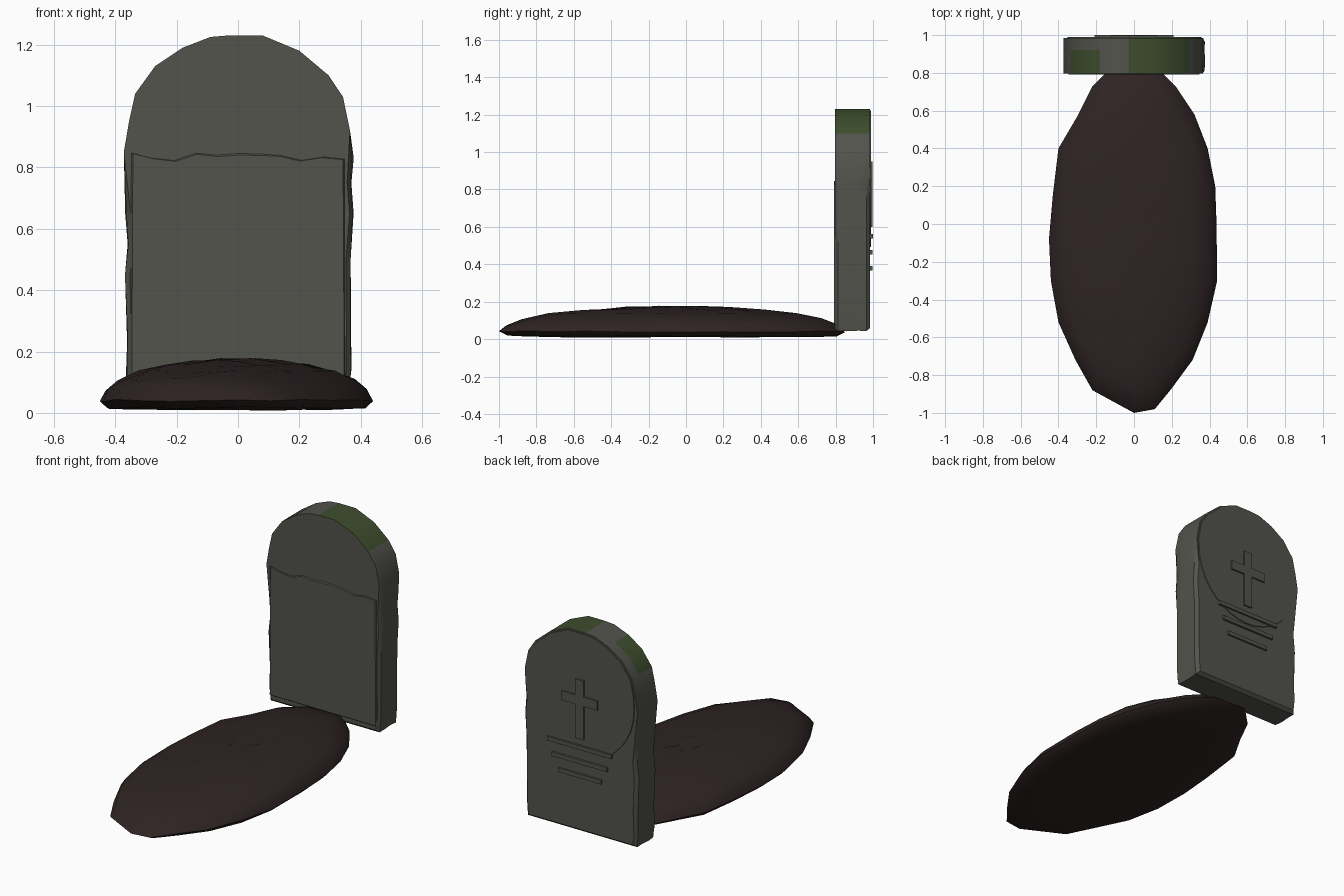
import bpy, bmesh, math, random

random.seed(4)
if "Cube" in bpy.data.objects:
    bpy.data.objects.remove(bpy.data.objects["Cube"])


def material(name, rgb):
    m = bpy.data.materials.new(name)
    m.use_nodes = True
    m.diffuse_color = (*rgb, 1)
    m.node_tree.nodes["Principled BSDF"].inputs["Base Color"].default_value = (*rgb, 1)
    return m


stone = material("grey stone", (0.085, 0.087, 0.073))
moss = material("green moss", (0.048, 0.075, 0.026))
soil = material("dark soil", (0.028, 0.017, 0.017))


def loft(name, rings, mats, rule=None, angle=35):
    """Skin a stack of equal-length rings, cap both ends, smooth by angle."""
    bm = bmesh.new()
    loops = [[bm.verts.new(p) for p in ring] for ring in rings]
    for a, b in zip(loops, loops[1:]):
        for i in range(len(a)):
            j = (i + 1) % len(a)
            bm.faces.new((a[i], a[j], b[j], b[i]))
    bm.faces.new(loops[0])
    bm.faces.new(loops[-1])
    bmesh.ops.recalc_face_normals(bm, faces=bm.faces)
    if rule:
        for f in bm.faces:
            f.material_index = rule(f.normal, f.calc_center_median())
    mesh = bpy.data.meshes.new(name)
    bm.to_mesh(mesh)
    bm.free()
    for m in mats:
        mesh.materials.append(m)
    ob = bpy.data.objects.new(name, mesh)
    bpy.context.collection.objects.link(ob)
    bpy.ops.object.select_all(action="DESELECT")
    ob.select_set(True)
    bpy.context.view_layer.objects.active = ob
    bpy.ops.object.shade_smooth_by_angle(angle=math.radians(angle))
    return ob


# Headstone: worn sides below, faceted arch above
right_side = [(.36, .05), (.37, .14), (.37, .5), (.38, .65), (.372, .75), (.378, .83)]
arch = [(.365, .92), (.342, 1.03), (.295, 1.1), (.2, 1.18), (.08, 1.23), (-.03, 1.23),
        (-.09, 1.225), (-.18, 1.19), (-.27, 1.13), (-.335, 1.04), (-.355, .95)]
left_side = [(-.372, .85), (-.37, .65), (-.36, .55), (-.372, .45), (-.365, .25), (-.368, .12), (-.36, .05)]
outline = right_side + arch + left_side


def worn(y, inset):
    ring = []
    for x, z in outline:
        if z < .84:
            x -= math.copysign(inset + random.uniform(0, .005), x)
            z += inset if z < .1 else 0
        ring.append((x, y, z - (.008 if z < .1 else 0)))
    return ring


def moss_rule(normal, c):
    top = c.z > 1.07 and abs(normal.y) < .5
    right_patch = -.03 < c.x < .25
    left_patch = -.31 < c.x < -.19 and c.y < .93
    return int(top and (right_patch or left_patch))


loft("headstone", [worn(y, i) for y, i in
     ((.797, .016), (.812, .002), (.86, 0), (.92, .003), (.965, .002), (.985, .018))],
     [stone, moss], moss_rule)


def plate(name, pts, y0, y1, inset=0.0):
    """Flat relief from an x-z outline, its outer face drawn in by inset."""
    cx = sum(p[0] for p in pts) / len(pts)
    cz = sum(p[1] for p in pts) / len(pts)
    outer = []
    for x, z in pts:
        d = math.hypot(x - cx, z - cz)
        k = 1 - inset / d
        outer.append((cx + (x - cx) * k, y1, cz + (z - cz) * k))
    return loft(name, [[(x, y0, z) for x, z in pts], outer], [stone])


# Worn lower front panel with a chipped upper edge
top_edge = [(.35 - .07 * i, .835 + random.uniform(-.012, .014)) for i in range(11)]
plate("front_panel", [(-.35, .08), (.35, .08)] + top_edge, .8, .791, .008)

# Rounded relief on the back
lower = [(.355 * math.cos(a), .86 + .37 * math.sin(a))
         for a in (math.pi + math.pi * i / 18 for i in range(19))]
plate("back_disc", lower + [(x * .985, z - .006) for x, z in arch], .98, .989, .003)

# Raised cross and lines
w, arm, low, high = .027, .118, .8, .855
cross = [(-w, .6), (w, .6), (w, low), (arm, low), (arm, high), (w, high),
         (w, .95), (-w, .95), (-w, high), (-arm, high), (-arm, low), (-w, low)]
plate("cross", cross, .985, .998)
for i, (half, z) in enumerate(((.21, .55), (.18, .465), (.14, .38))):
    plate(f"line_{i + 1}", [(-half, z - .012), (half, z - .012), (half, z + .012), (-half, z + .012)],
          .98, 1.0 - .002 * i)

# Grave mound: uneven oval outline, domed in shrinking rings
rim = [(0, -1), (.11, -.98), (.2, -.87), (.31, -.72), (.39, -.52), (.44, -.3), (.437, 0), (.43, .2),
       (.39, .4), (.32, .58), (.22, .73), (.11, .84), (-.1, .85), (-.22, .73), (-.3, .57),
       (-.4, .4), (-.43, .15), (-.45, -.08), (-.44, -.3), (-.4, -.52), (-.31, -.72), (-.22, -.88)]


def mound_ring(scale, z, jitter):
    return [(x * scale, -.06 + (y + .06) * scale, z + random.uniform(-jitter, jitter)) for x, y in rim]


dome = [mound_ring(s, .04 + .135 * math.sqrt(1 - s * s), .006 if s < 1 else .004)
        for s in (1, .96, .87, .72, .53, .32, .13)]
loft("grave_mound", [mound_ring(.7, .012, .004), mound_ring(.95, .016, .004)] + dome, [soil], angle=50)
